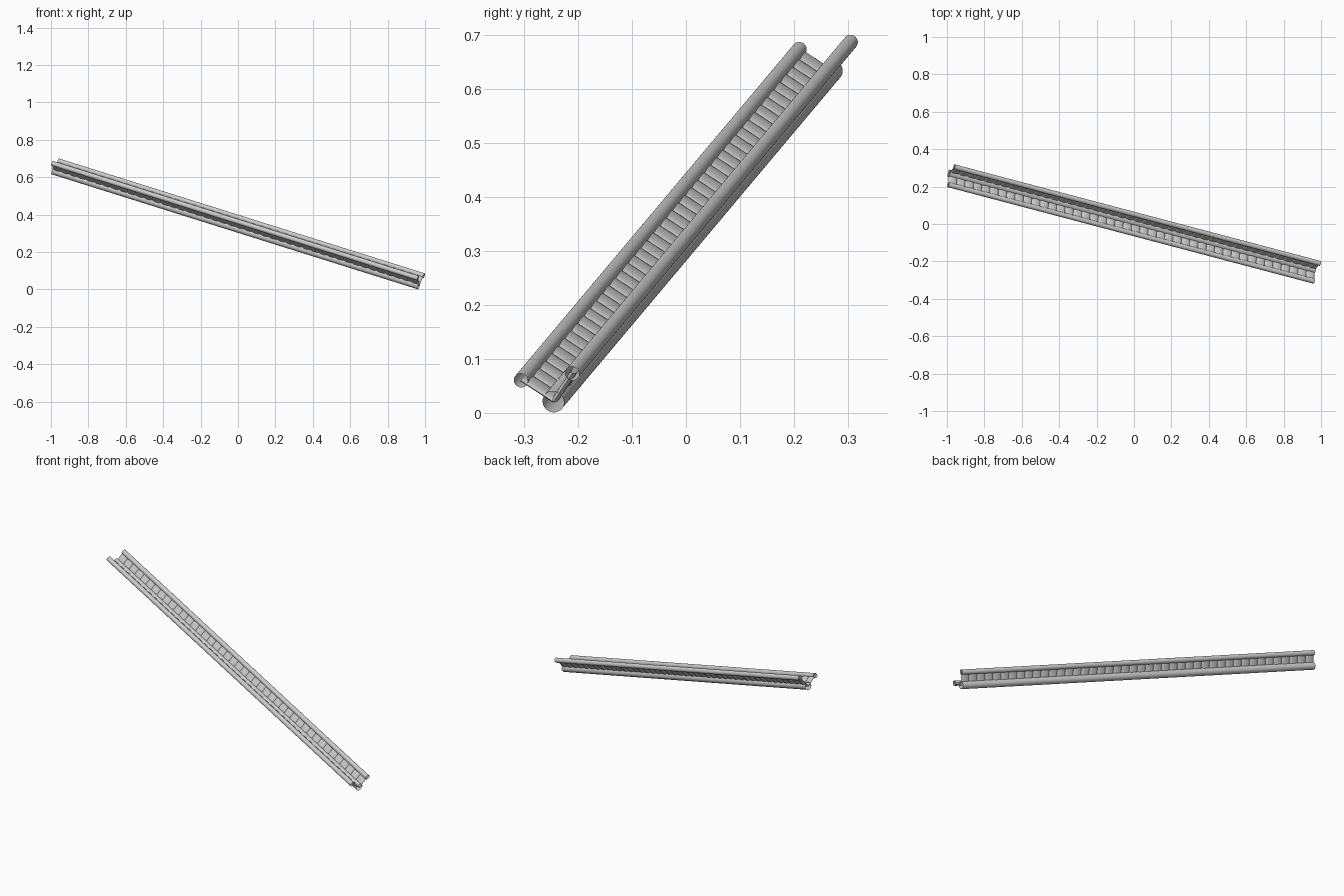
import bpy, math
from mathutils import Vector, Matrix

if "Cube" in bpy.data.objects:
    bpy.data.objects.remove(bpy.data.objects["Cube"])

LENGTH = 2.115
SLATS = 44

# Lower ends of the three rails (an L-shaped section with the corner rail below)
SIDE_END = Vector((0.963, -0.306, 0.060))
CORNER_END = Vector((0.967, -0.246, 0.0205))
UPPER_END = Vector((0.995, -0.211, 0.073))
AXIS = Vector((-1.955, 0.516, 0.614)).normalized()


def open_tube(name, end, radius):
    bpy.ops.mesh.primitive_cylinder_add(vertices=32, radius=radius, depth=LENGTH,
                                        end_fill_type='NOTHING')
    ob = bpy.context.object
    ob.name = name
    ob.location = end + AXIS * LENGTH / 2
    ob.rotation_euler = AXIS.to_track_quat('Z', 'Y').to_euler()
    bpy.ops.object.shade_smooth_by_angle(angle=math.radians(40))
    return ob


def slat_web(name, a, b):
    # One thin, slightly rounded slat spanning two rails, repeated along them
    pitch = LENGTH / SLATS
    span = b - a
    across = (span - AXIS * span.dot(AXIS)).normalized()
    normal = AXIS.cross(across)
    bpy.ops.mesh.primitive_cylinder_add(vertices=16, radius=1, depth=1)
    ob = bpy.context.object
    ob.name = name
    ob.data.transform(Matrix.Diagonal((pitch / 2, 0.006, span.length, 1)))
    basis = Matrix((AXIS, normal, across)).transposed().to_4x4()
    if basis.determinant() < 0:
        ob.data.flip_normals()
    ob.matrix_world = Matrix.Translation((a + b) / 2 + AXIS * pitch / 2) @ basis
    bpy.ops.object.shade_smooth_by_angle(angle=math.radians(60))
    arr = ob.modifiers.new("repeat", 'ARRAY')
    arr.count = SLATS
    arr.use_relative_offset = False
    arr.use_constant_offset = True
    arr.constant_offset_displace = (pitch, 0, 0)
    return ob


# Rails
open_tube("side_rail", SIDE_END, 0.0135)
open_tube("corner_rail", CORNER_END, 0.0205)
open_tube("upper_rail", UPPER_END, 0.0135)

# Slatted webs joining the rails
slat_web("floor_slats", SIDE_END, CORNER_END)
slat_web("wall_slats", CORNER_END, UPPER_END)
